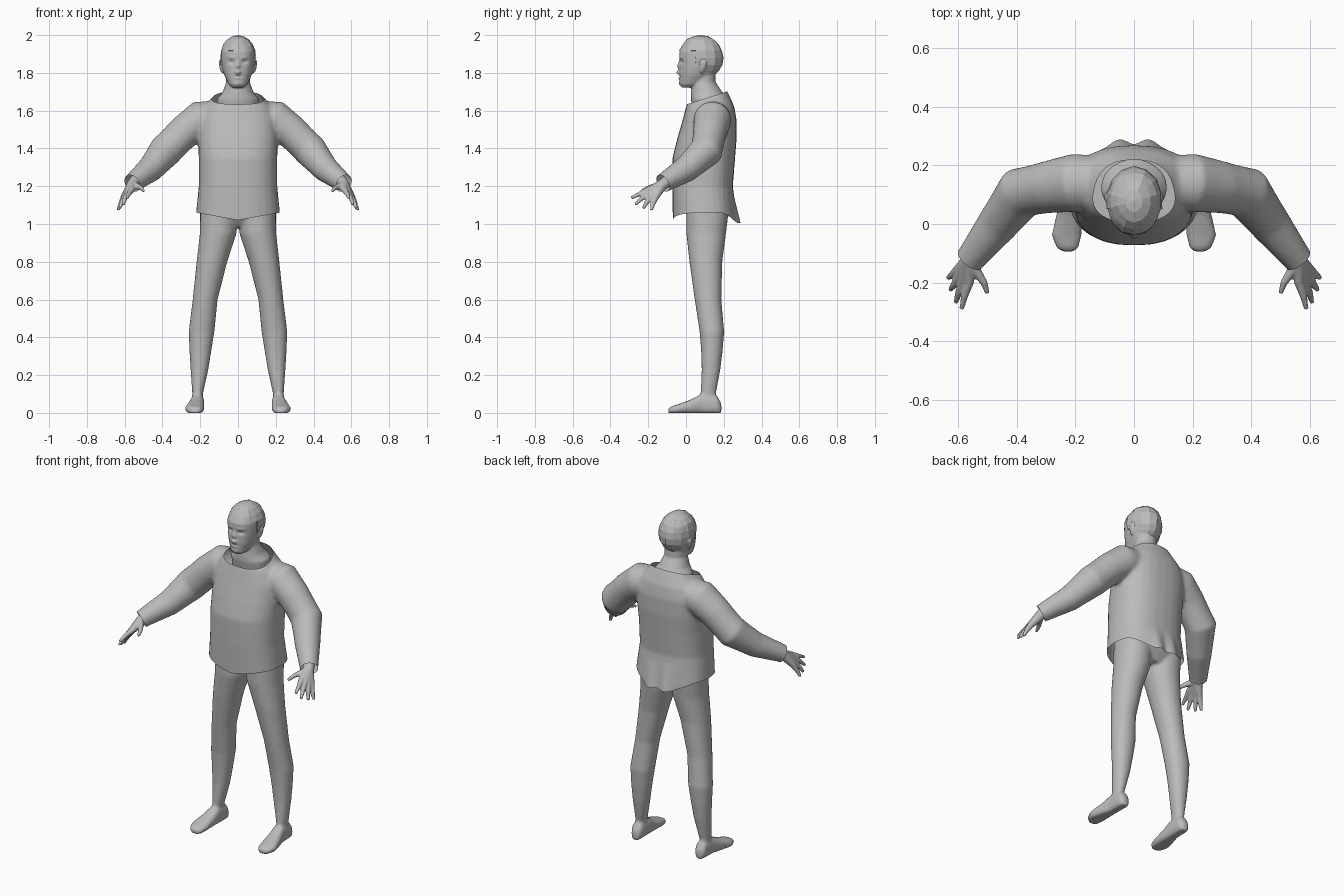
import bpy, bmesh, math, random
from mathutils import Vector

if "Cube" in bpy.data.objects:
    bpy.data.objects.remove(bpy.data.objects["Cube"])

random.seed(4)
grey = bpy.data.materials.new("plain_grey")
grey.diffuse_color = (0.5, 0.5, 0.5, 1)
grey.use_nodes = True
grey.node_tree.nodes["Principled BSDF"].inputs["Base Color"].default_value = grey.diffuse_color


def oval(c, hw, a, b, p=2.0, n=28):
    """Superellipse: centre c and half width hw on one axis, span a..b on the other."""
    pts = []
    for i in range(n):
        t = 2 * math.pi * i / n
        u = math.copysign(abs(math.cos(t)) ** (2 / p), math.cos(t))
        v = math.copysign(abs(math.sin(t)) ** (2 / p), math.sin(t))
        pts.append((c + hw * u, (a + b) / 2 + (b - a) / 2 * v))
    return pts


def loft(bm, rings):
    vs = [[bm.verts.new(p) for p in r] for r in rings]
    n = len(vs[0])
    for a, b in zip(vs, vs[1:]):
        for i in range(n):
            j = (i + 1) % n
            bm.faces.new((a[i], a[j], b[j], b[i]))
    bm.faces.new(vs[0][::-1])
    bm.faces.new(vs[-1])


def stack(bm, rows, p=2.0, side=1):
    """Horizontal sections: z, centre x, half width, front y, back y."""
    loft(bm, [[(side * x, y, z) for x, y in oval(c, hw, f, b, p)]
              for z, c, hw, f, b in rows])


def tube(bm, path, side=1, n=16):
    """Round tube along x, y, z, radius stations."""
    pts = [Vector(q[:3]) for q in path]
    rings = []
    for i, q in enumerate(path):
        d = pts[min(i + 1, len(pts) - 1)] - pts[max(i - 1, 0)]
        rot = d.to_track_quat('Z', 'Y')
        ring = []
        for k in range(n):
            t = 2 * math.pi * k / n
            v = pts[i] + rot @ Vector((q[3] * math.cos(t), q[3] * math.sin(t), 0))
            ring.append((side * v.x, v.y, v.z))
        rings.append(ring)
    loft(bm, rings)


def fuse(name, bm, voxel, smooth, shape=None):
    """Fuse overlapping parts into one soft skin, then cut or shape it."""
    bmesh.ops.recalc_face_normals(bm, faces=bm.faces)
    raw = bpy.data.meshes.new(name + "_raw")
    bm.to_mesh(raw)
    bm.free()
    ob = bpy.data.objects.new(name, raw)
    bpy.context.scene.collection.objects.link(ob)
    m = ob.modifiers.new("fuse", 'REMESH')
    m.mode = 'VOXEL'
    m.voxel_size = voxel
    s = ob.modifiers.new("soften", 'SMOOTH')
    s.factor, s.iterations = 0.5, smooth
    dg = bpy.context.evaluated_depsgraph_get()
    mesh = bpy.data.meshes.new_from_object(ob.evaluated_get(dg))
    ob.modifiers.clear()
    ob.data = mesh
    out = bmesh.new()
    out.from_mesh(mesh)
    if shape:
        shape(out)
    for f in out.faces:
        f.smooth = True
        f.material_index = 0
    out.to_mesh(mesh)
    out.free()
    mesh.materials.clear()
    mesh.materials.append(grey)
    return ob


# Shirt: torso and sleeves
bm = bmesh.new()
stack(bm, [(0.99, 0, .225, -.065, .262), (1.06, 0, .222, -.07, .267), (1.2, 0, .208, -.073, .248),
           (1.35, 0, .208, -.072, .26), (1.45, 0, .212, -.047, .268), (1.55, 0, .21, -.018, .268),
           (1.62, 0, .18, .0, .256), (1.68, 0, .128, .018, .23), (1.74, 0, .1, .03, .2)], 2.4)
for s in (1, -1):
    tube(bm, [(.08, .145, 1.57, .085), (.2, .14, 1.553, .1), (.285, .127, 1.487, .09),
              (.385, .107, 1.387, .089), (.465, .0, 1.29, .07), (.555, -.115, 1.22, .051),
              (.59, -.16, 1.19, .048)], s, 24)


def cut_shirt(b):
    cuts = [((0, 0, 1.06), (0, 0, -1)), ((0, 0, 1.632), (0, -.32, 1))]
    cuts += [((s * .56, -.122, 1.216), (s * .57, -.72, -.45)) for s in (1, -1)]
    for co, no in cuts:
        bmesh.ops.bisect_plane(b, geom=b.verts[:] + b.edges[:] + b.faces[:],
                               plane_co=co, plane_no=no, clear_outer=True)
    # hanging hem, longer at the middle of front and back
    for v in b.verts:
        x, y, z = v.co
        if z < 1.16 and abs(x) < .26:
            w = (1.16 - z) / .1
            if y < .1:
                v.co.z -= w * .04 * max(0, 1 - abs(x) / .22)
            else:
                v.co.z -= w * .055 * max(0, min(1, (.2 - abs(x)) / .12))
                v.co.y += w * .025 * math.exp(-((abs(x) - .05) / .04) ** 2)


fuse("shirt", bm, .011, 4, cut_shirt)

# Legs, hips and feet
bm = bmesh.new()
stack(bm, [(.985, 0, .1, .05, .19), (1.05, 0, .2, .0, .23), (1.13, 0, .2, .0, .23)], 2.3)
foot = [(.187, .213, .02, .05), (.165, .213, .034, .09), (.08, .215, .036, .1),
        (.03, .222, .043, .072), (-.04, .23, .051, .046), (-.08, .227, .038, .034),
        (-.094, .225, .02, .024)]
for s in (1, -1):
    stack(bm, [(.04, .215, .031, .09, .18), (.1, .214, .028, .078, .158), (.23, .204, .047, .083, .182),
               (.33, .199, .058, .08, .194), (.43, .193, .068, .072, .202), (.6, .174, .066, .046, .187),
               (.8, .138, .081, .018, .192), (.95, .105, .097, .002, .212), (1.1, .1, .1, .0, .23)], 2.1, s)
    loft(bm, [[(s * x, y, z) for x, z in oval(c, hw, -.004, zt, 2.6)] for y, c, hw, zt in foot])


def flatten_soles(b):
    low = min(v.co.z for v in b.verts)
    for v in b.verts:
        v.co.z = max(0, v.co.z - low - .004) if v.co.z < .012 else v.co.z


fuse("legs", bm, .009, 3, flatten_soles)

# Hands: five fingers running out of the wrist
fingers = [((.535, -.165, 1.2), (.512, -.2, 1.19), (.5, -.236, 1.175)),
           ((.563, -.2, 1.18), (.578, -.245, 1.16), (.588, -.29, 1.137)),
           ((.583, -.198, 1.163), (.598, -.235, 1.135), (.608, -.268, 1.103)),
           ((.597, -.183, 1.148), (.614, -.208, 1.115), (.627, -.225, 1.083)),
           ((.606, -.163, 1.138), (.622, -.176, 1.105), (.635, -.183, 1.073))]
bm = bmesh.new()
for s in (1, -1):
    for k, m, t in fingers:
        tube(bm, [(.54, -.09, 1.232, .033), (.562, -.128, 1.206, .029), (*k, .017),
                  (*m, .0125), (*t, .008)], s, 12)
fuse("hands", bm, .005, 2)

# Head, neck, nose and ears
bm = bmesh.new()
stack(bm, [(1.722, 0, .03, -.022, .03), (1.74, 0, .05, -.034, .08), (1.79, 0, .074, -.037, .15),
           (1.83, 0, .085, -.035, .177), (1.87, 0, .09, -.034, .185), (1.91, 0, .09, -.036, .186),
           (1.945, 0, .08, -.018, .175), (1.975, 0, .055, .015, .15)], 2.2)
stack(bm, [(1.58, 0, .11, .04, .21), (1.66, 0, .112, .026, .222), (1.695, 0, .083, .026, .195),
           (1.75, 0, .063, .033, .157), (1.81, 0, .062, .04, .155)])
tube(bm, [(0, -.028, 1.865, .009), (0, -.038, 1.83, .012), (0, -.041, 1.806, .015), (0, -.03, 1.796, .012)])
for s in (1, -1):
    stack(bm, [(1.8, .083, .006, .075, .092), (1.825, .089, .009, .072, .105),
               (1.855, .092, .01, .072, .112), (1.872, .089, .006, .08, .105)], 2, s)

# dents (+) and swells (-) on the face: x, z, width, height, depth
face = [(.035, 1.858, .016, .01, .011), (-.035, 1.858, .016, .01, .011), (0, 1.781, .022, .004, .006),
        (0, 1.772, .02, .005, -.004), (0, 1.742, .018, .012, -.004),
        (.035, 1.882, .025, .008, -.004), (-.035, 1.882, .025, .008, -.004)]


def sculpt_face(b):
    for v in b.verts:
        if v.co.y < .03 and v.co.z > 1.72:
            x, z = v.co.x, v.co.z
            v.co.y += sum(d * math.exp(-((x - a) / w) ** 2 - ((z - c) / h) ** 2)
                          for a, c, w, h, d in face)


fuse("head", bm, .006, 3, sculpt_face)

# Hair: faceted cap, low at the nape and high over the forehead
bm = bmesh.new()
bmesh.ops.create_uvsphere(bm, u_segments=14, v_segments=10, radius=1)
for v in bm.verts:
    j = 1 + (random.uniform(-.035, .02) if v.co.z < .95 else 0)
    v.co = Vector((v.co.x * .098 * j, .078 + v.co.y * .122 * j, 1.88 + v.co.z * .12 * j))


def bare(f):
    c = f.calc_center_median()
    line = 1.905 if c.y < .03 else 1.855 if c.y < .105 else 1.785
    return c.z < line


bmesh.ops.delete(bm, geom=[f for f in bm.faces if bare(f)], context='FACES')
mesh = bpy.data.meshes.new("hair")
bm.to_mesh(mesh)
bm.free()
mesh.materials.append(grey)
hair = bpy.data.objects.new("hair", mesh)
bpy.context.scene.collection.objects.link(hair)
rim = hair.modifiers.new("thickness", 'SOLIDIFY')
rim.thickness, rim.offset = .008, -1
